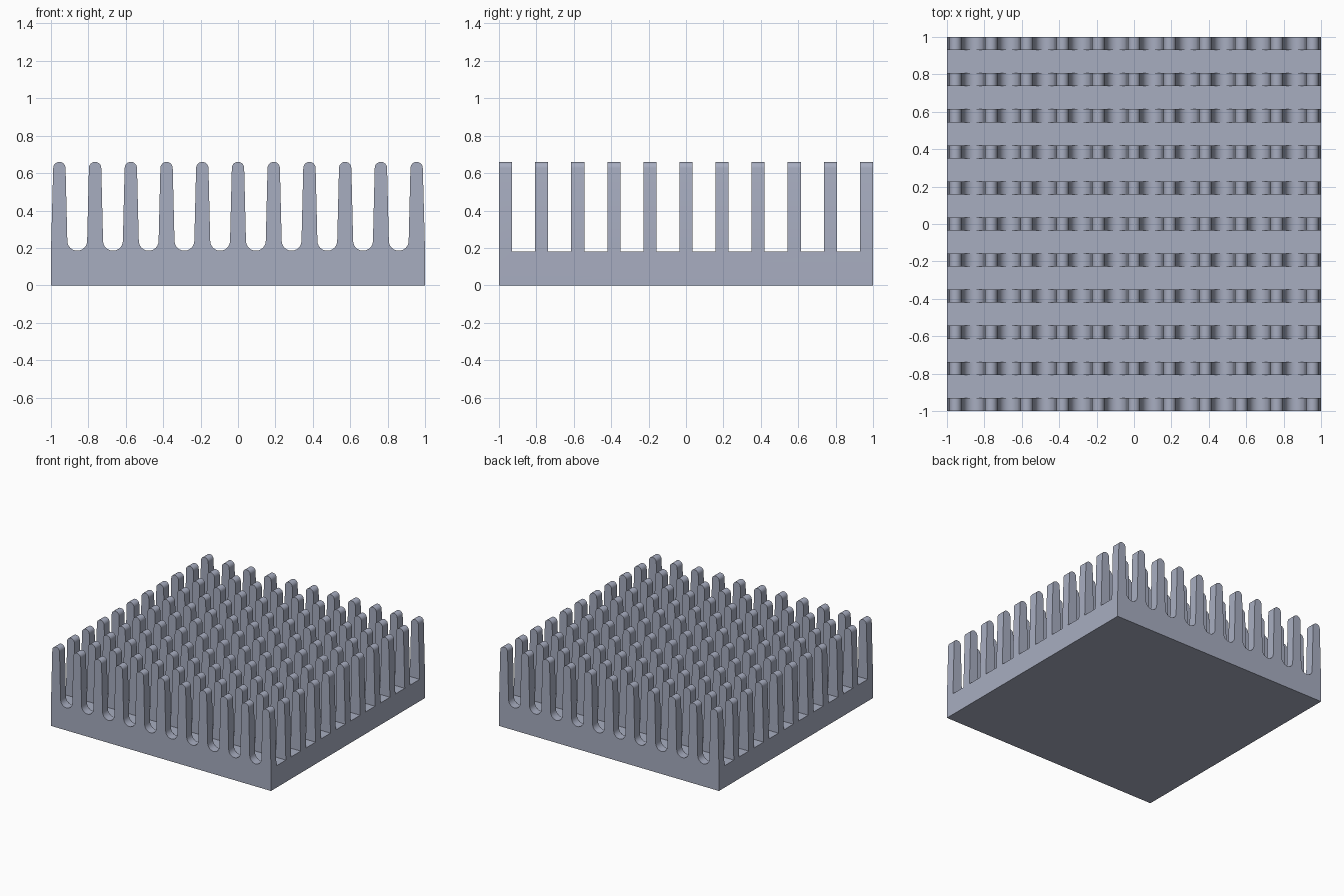
import bpy
import bmesh
from math import cos, sin, pi

default = bpy.data.objects.get("Cube")
if default:
    bpy.data.objects.remove(default, do_unlink=True)

COUNT = 11                 # pins along each side
FLOOR = 0.18               # top of the solid base
HEIGHT = 0.66
TIP_R = 0.033              # rounded pin tip
GAP_R = 0.053              # rounded valley between pins
PITCH = 0.191
PIN_DEPTH = 0.07
ROW_PITCH = (2 - PIN_DEPTH) / (COUNT - 1)
ARC = 12


def arc(cx, cz, r, start, end):
    angles = [start + (end - start) * i / ARC for i in range(ARC + 1)]
    return [(cx + r * cos(a), cz + r * sin(a)) for a in angles]


def make_object(name, bm):
    bmesh.ops.recalc_face_normals(bm, faces=bm.faces)
    mesh = bpy.data.meshes.new(name)
    bm.to_mesh(mesh)
    bm.free()
    obj = bpy.data.objects.new(name, mesh)
    bpy.context.collection.objects.link(obj)
    return obj


# Comb outline: flat base, tapered round-tipped pins, rounded valleys
outline = [(1, 0), (-1, 0), (-1, FLOOR)]
for i in range(COUNT):
    x = (i - (COUNT - 1) / 2) * PITCH
    outline += arc(x, HEIGHT - TIP_R, TIP_R, pi, 0)
    if i < COUNT - 1:
        outline += arc(x + PITCH / 2, FLOOR + 0.005 + GAP_R, GAP_R, pi, 2 * pi)
outline.append((1, FLOOR))

# Extrude the comb from front to back
bm = bmesh.new()
face = bm.faces.new([bm.verts.new((x, -1, z)) for x, z in outline])
ext = bmesh.ops.extrude_face_region(bm, geom=[face], use_keep_orig=True)
moved = [g for g in ext["geom"] if isinstance(g, bmesh.types.BMVert)]
bmesh.ops.translate(bm, verts=moved, vec=(0, 2, 0))
sink = make_object("heat_sink", bm)

# Cross slots that split the fins into rows of pins
bm = bmesh.new()
for i in range(COUNT - 1):
    y = -1 + PIN_DEPTH / 2 + (i + 0.5) * ROW_PITCH
    box = bmesh.ops.create_cube(bm, size=1)["verts"]
    bmesh.ops.scale(bm, verts=box, vec=(3, ROW_PITCH - PIN_DEPTH, 1))
    bmesh.ops.translate(bm, verts=box, vec=(0, y, FLOOR + 0.5))
cutter = make_object("slot_cutter", bm)
cutter.hide_render = True

bpy.ops.object.select_all(action="DESELECT")
sink.select_set(True)
bpy.context.view_layer.objects.active = sink
cut = sink.modifiers.new("cross_slots", "BOOLEAN")
cut.operation = "DIFFERENCE"
cut.solver = "EXACT"
cut.object = cutter
bpy.ops.object.modifier_apply(modifier=cut.name)
bpy.data.objects.remove(cutter, do_unlink=True)

# Bare metal finish
metal = bpy.data.materials.new("grey_blue_metal")
metal.use_nodes = True
colour = (0.39, 0.42, 0.53, 1)
metal.diffuse_color = colour
metal.node_tree.nodes["Principled BSDF"].inputs["Base Color"].default_value = colour
sink.data.materials.clear()
sink.data.materials.append(metal)
bpy.ops.object.shade_smooth_by_angle(angle=pi / 6)
